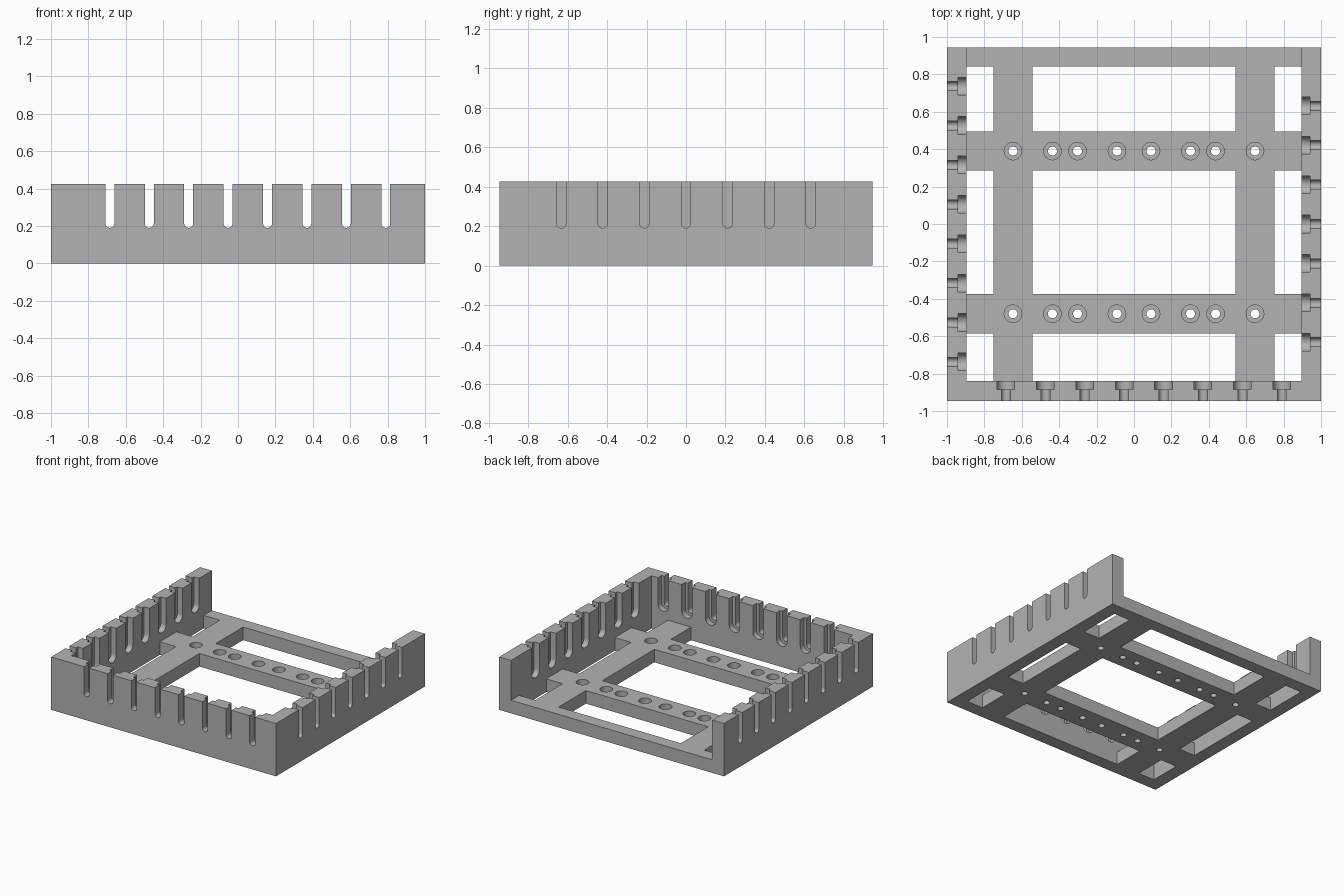
import bpy, bmesh, math
from mathutils import Matrix, Vector

default = bpy.data.objects.get("Cube")
if default:
    bpy.data.objects.remove(default, do_unlink=True)

# Overall sizes
HALF_X, HALF_Y, HEIGHT = 1.0, 0.945, 0.425
WALL, FLOOR = 0.105, 0.105
PITCH, SLOT_Z = 0.2107, 0.214
SLOT_R, POCKET_R, POCKET_DEPTH = 0.024, 0.047, 0.046
IN_X, IN_Y = HALF_X - WALL, HALF_Y - WALL

grey = bpy.data.materials.new("light_grey")
grey.use_nodes = True
colour = (0.45, 0.45, 0.45, 1)
grey.diffuse_color = colour
grey.node_tree.nodes["Principled BSDF"].inputs["Base Color"].default_value = colour


def box(bm, x0, x1, y0, y1, z0, z1):
    size = Matrix.Diagonal((x1 - x0, y1 - y0, z1 - z0, 1))
    centre = Vector((x0 + x1, y0 + y1, z0 + z1)) / 2
    bmesh.ops.create_cube(bm, size=1, matrix=Matrix.Translation(centre) @ size)


def bore(bm, x, y, radius, z0, z1):
    bmesh.ops.create_cone(bm, cap_ends=True, segments=32, radius1=radius, radius2=radius,
                          depth=z1 - z0, matrix=Matrix.Translation((x, y, (z0 + z1) / 2)))


def slot(bm, origin, outward, radius, d0, d1):
    """Round-bottomed slot, open at the top, running from d0 to d1 along outward."""
    out = Vector(outward)
    side = out.cross(Vector((0, 0, 1)))
    profile = [(-radius, HEIGHT + 0.05)]
    profile += [(-radius * math.cos(math.pi * i / 16), SLOT_Z - radius * math.sin(math.pi * i / 16))
                for i in range(17)]
    profile += [(radius, HEIGHT + 0.05)]
    base = Vector(origin) + out * d0
    verts = [bm.verts.new(base + side * s + Vector((0, 0, z))) for s, z in profile]
    face = bm.faces.new(verts)
    made = bmesh.ops.extrude_face_region(bm, geom=[face])["geom"]
    moved = [v for v in made if isinstance(v, bmesh.types.BMVert)]
    bmesh.ops.translate(bm, verts=moved, vec=out * (d1 - d0))


def make_object(name, bm):
    bmesh.ops.recalc_face_normals(bm, faces=bm.faces)
    mesh = bpy.data.meshes.new(name)
    bm.to_mesh(mesh)
    bm.free()
    mesh.materials.append(grey)
    obj = bpy.data.objects.new(name, mesh)
    bpy.context.collection.objects.link(obj)
    return obj


# Solid block the tray is cut from
bm = bmesh.new()
box(bm, -HALF_X, HALF_X, -HALF_Y, HALF_Y, 0, HEIGHT)
tray = make_object("slotted_tray", bm)

# Cavity, open at the back
cavity = bmesh.new()
box(cavity, -IN_X, IN_X, -IN_Y, HALF_Y + 0.1, FLOOR, HEIGHT + 0.1)

# Floor windows: three columns by three rows
windows = bmesh.new()
for x0, x1 in ((-IN_X, -0.751), (-0.544, 0.544), (0.751, IN_X)):
    for y0, y1 in ((-IN_Y, -0.585), (-0.374, 0.286), (0.495, 0.842)):
        box(windows, x0, x1, y0, y1, -0.1, FLOOR + 0.05)

# Wall slots with wider pockets on the inner side
narrow, wide = bmesh.new(), bmesh.new()
places = [((-0.685 + PITCH * i, -IN_Y, 0), (0, -1, 0)) for i in range(8)]
places += [((-IN_X, PITCH * (i - 3.5), 0), (-1, 0, 0)) for i in range(8)]
places += [((IN_X, PITCH * (i - 3), 0), (1, 0, 0)) for i in range(7)]
for origin, outward in places:
    slot(narrow, origin, outward, SLOT_R, -0.02, WALL + 0.03)
    slot(wide, origin, outward, POCKET_R, -0.02, POCKET_DEPTH)

# Counterbored screw holes in both cross bars
for y in (-0.48, 0.39):
    for x in (0.091, 0.302, 0.436, 0.647):
        for sign in (-1, 1):
            bore(narrow, sign * x, y, SLOT_R, -0.05, FLOOR + 0.05)
            bore(wide, sign * x, y, POCKET_R, FLOOR - 0.05, FLOOR + 0.05)

# Cut everything out, then drop the cutters
bpy.context.view_layer.objects.active = tray
tray.select_set(True)
for name, cut in (("cavity", cavity), ("windows", windows), ("slots", narrow), ("pockets", wide)):
    cutter = make_object(name + "_cutter", cut)
    cutter.hide_render = True
    mod = tray.modifiers.new(name, "BOOLEAN")
    mod.operation = "DIFFERENCE"
    mod.solver = "EXACT"
    mod.object = cutter
    bpy.ops.object.modifier_apply(modifier=mod.name)
    bpy.data.objects.remove(cutter, do_unlink=True)

bpy.ops.object.shade_smooth_by_angle(angle=math.radians(30))
